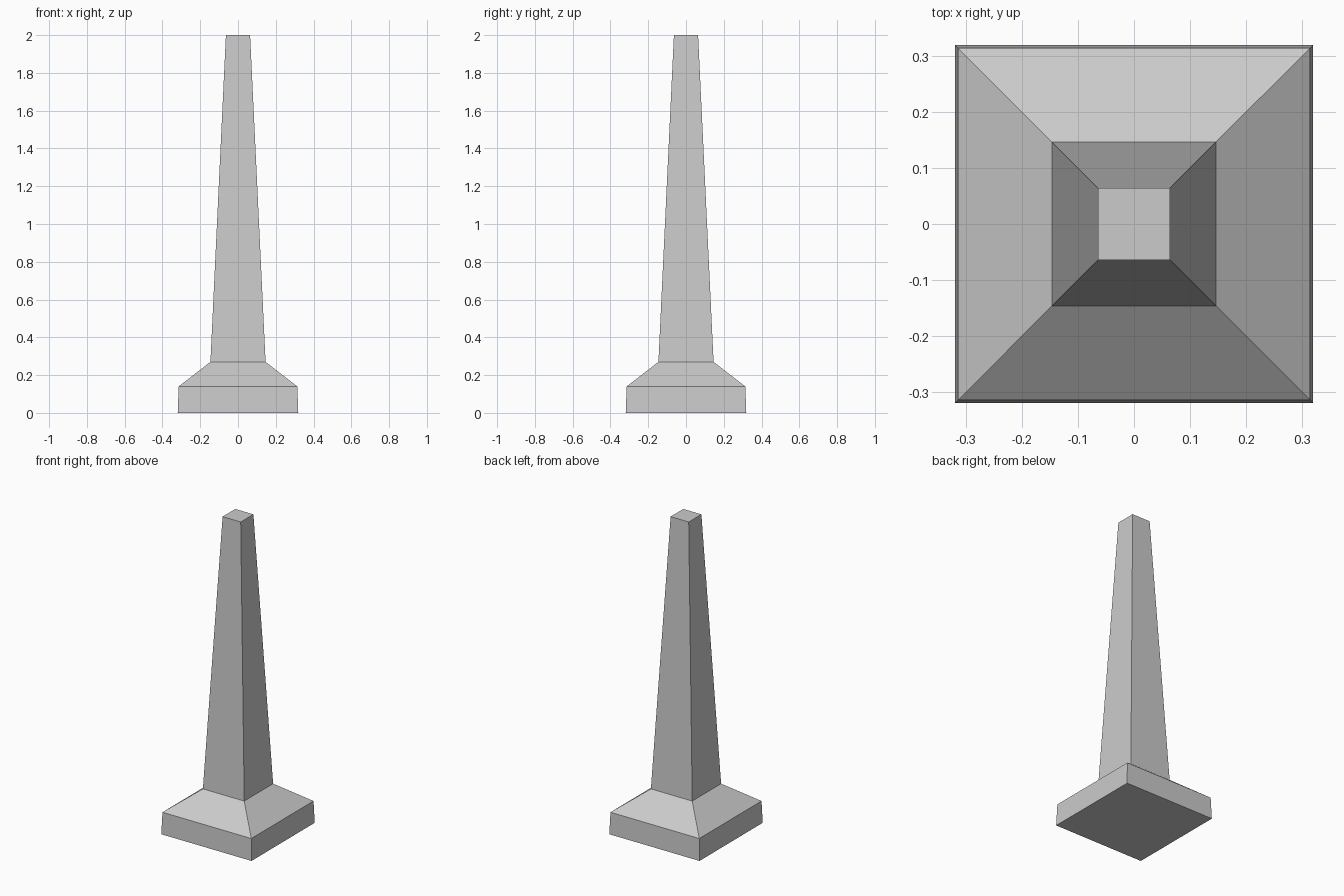
import bpy, bmesh

if "Cube" in bpy.data.objects:
    bpy.data.objects.remove(bpy.data.objects["Cube"])

# Single stone colour
stone = bpy.data.materials.new("grey stone")
stone.diffuse_color = (0.6, 0.6, 0.6, 1.0)
stone.use_nodes = True
stone.node_tree.nodes["Principled BSDF"].inputs["Base Color"].default_value = stone.diffuse_color

# Square section profile: (half width, height)
PROFILE = [(0.319, 0.0), (0.314, 0.14), (0.146, 0.27), (0.064, 2.0)]


def square_loft(name, profile, material):
    """Stack square rings and skin them into a closed solid."""
    bm = bmesh.new()
    corners = [(-1, -1), (1, -1), (1, 1), (-1, 1)]
    rings = [[bm.verts.new((x * r, y * r, z)) for x, y in corners]
             for r, z in profile]
    for low, high in zip(rings, rings[1:]):
        for i in range(4):
            j = (i + 1) % 4
            bm.faces.new((low[i], low[j], high[j], high[i]))
    bm.faces.new(rings[0][::-1])
    bm.faces.new(rings[-1])
    mesh = bpy.data.meshes.new(name)
    bm.to_mesh(mesh)
    bm.free()
    mesh.materials.append(material)
    obj = bpy.data.objects.new(name, mesh)
    bpy.context.collection.objects.link(obj)
    return obj


# Plinth, sloped shoulder and tapered shaft in one solid
square_loft("obelisk_post", PROFILE, stone)
